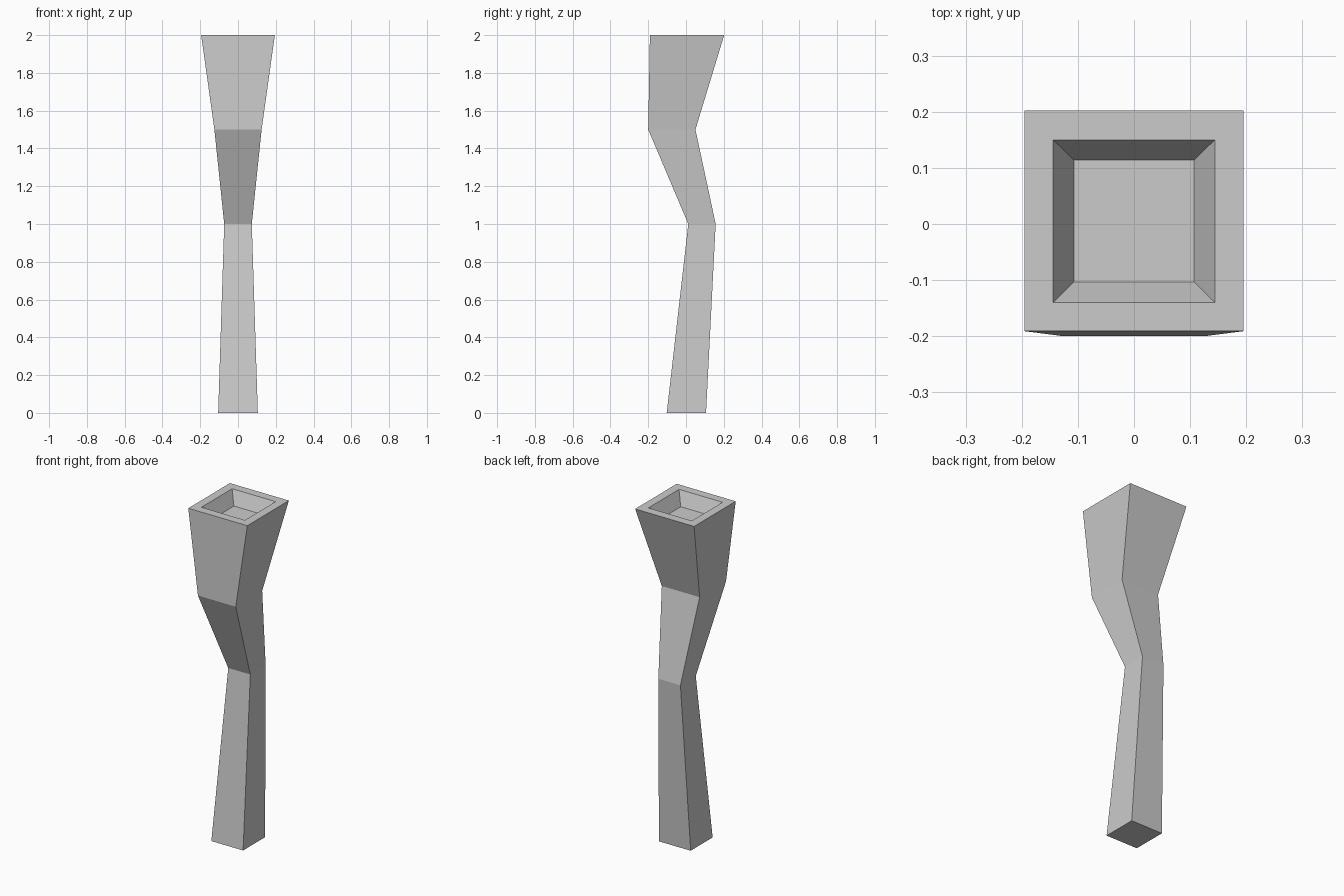
import bpy
import bmesh

cube = bpy.data.objects.get("Cube")
if cube:
    bpy.data.objects.remove(cube, do_unlink=True)

grey = bpy.data.materials.new("light_grey")
grey.use_nodes = True
color = (0.6, 0.6, 0.6, 1)
grey.diffuse_color = color
grey.node_tree.nodes["Principled BSDF"].inputs["Base Color"].default_value = color

# Square sections from foot to rim, then down into the recess:
# half width, front y, back y, height
sections = [
    (0.105, -0.102, 0.106, 0),
    (0.073, 0.012, 0.157, 1),
    (0.125, -0.2, 0.05, 1.5),
    (0.195, -0.191, 0.202, 2),
    (0.144, -0.14, 0.15, 2),
    (0.107, -0.103, 0.114, 1.92),
]

bm = bmesh.new()
rings = []
for half, front, back, z in sections:
    corners = [(-half, front), (half, front), (half, back), (-half, back)]
    rings.append([bm.verts.new((x, y, z)) for x, y in corners])

# Side walls, rim and recess walls
for low, high in zip(rings, rings[1:]):
    for i in range(4):
        j = (i + 1) % 4
        bm.faces.new((low[i], low[j], high[j], high[i]))

# Foot and recess floor
bm.faces.new(reversed(rings[0]))
bm.faces.new(rings[-1])
bmesh.ops.recalc_face_normals(bm, faces=bm.faces)

mesh = bpy.data.meshes.new("bent_post")
bm.to_mesh(mesh)
bm.free()
mesh.materials.append(grey)
post = bpy.data.objects.new("bent_post", mesh)
bpy.context.collection.objects.link(post)
